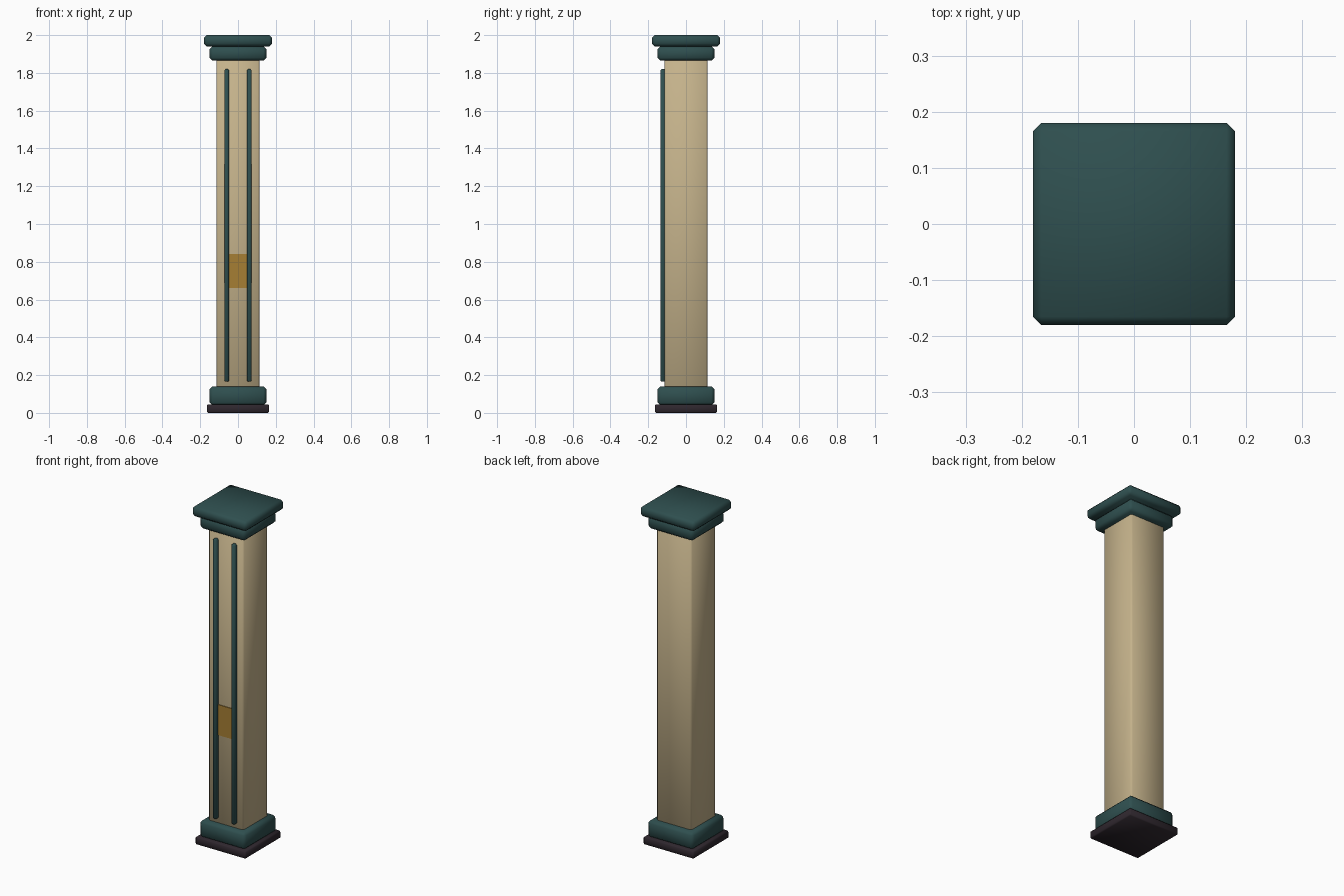
import bpy, bmesh

if "Cube" in bpy.data.objects:
    bpy.data.objects.remove(bpy.data.objects["Cube"])

def material(name, rgb):
    m = bpy.data.materials.new(name)
    m.diffuse_color = (*rgb, 1)
    m.use_nodes = True
    m.node_tree.nodes["Principled BSDF"].inputs["Base Color"].default_value = m.diffuse_color
    return m

teal = material("dark teal", (0.028, 0.078, 0.078))
cream = material("cream", (0.56, 0.45, 0.26))
gold = material("ochre", (0.38, 0.21, 0.033))
dark = material("dark plum", (0.028, 0.020, 0.027))

def box(name, mat, x, y, z, bevel=0.0):
    """Chamfered box spanning the given (min, max) ranges."""
    bm = bmesh.new()
    bmesh.ops.create_cube(bm, size=1)
    for v in bm.verts:
        for i, (lo, hi) in enumerate((x, y, z)):
            v.co[i] = lo if v.co[i] < 0 else hi
    if bevel:
        bmesh.ops.bevel(bm, geom=bm.edges[:], offset=bevel, segments=1,
                        affect='EDGES')
        for f in bm.faces:
            f.smooth = True
    me = bpy.data.meshes.new(name)
    bm.to_mesh(me)
    bm.free()
    me.materials.append(mat)
    ob = bpy.data.objects.new(name, me)
    bpy.context.collection.objects.link(ob)
    return ob

def slab(name, mat, half, z0, z1, bevel):
    return box(name, mat, (-half, half), (-half, half), (z0, z1), bevel)

# Stacked square parts, bottom to top
slab("foot", dark, 0.165, 0.0, 0.045, 0.006)
slab("base", teal, 0.15, 0.04, 0.14, 0.015)
slab("shaft", cream, 0.115, 0.12, 1.89, 0.01)
slab("lower_cap", teal, 0.15, 1.865, 1.94, 0.015)
slab("upper_cap", teal, 0.18, 1.94, 2.0, 0.015)

# Two raised strips on the front
for side, cx in (("left", -0.06), ("right", 0.06)):
    box(side + "_strip", teal, (cx - 0.0125, cx + 0.0125), (-0.136, -0.108),
        (0.165, 1.82), 0.006)

# Thin plate between the strips
box("front_plate", gold, (-0.05, 0.05), (-0.119, -0.112), (0.66, 0.84))
